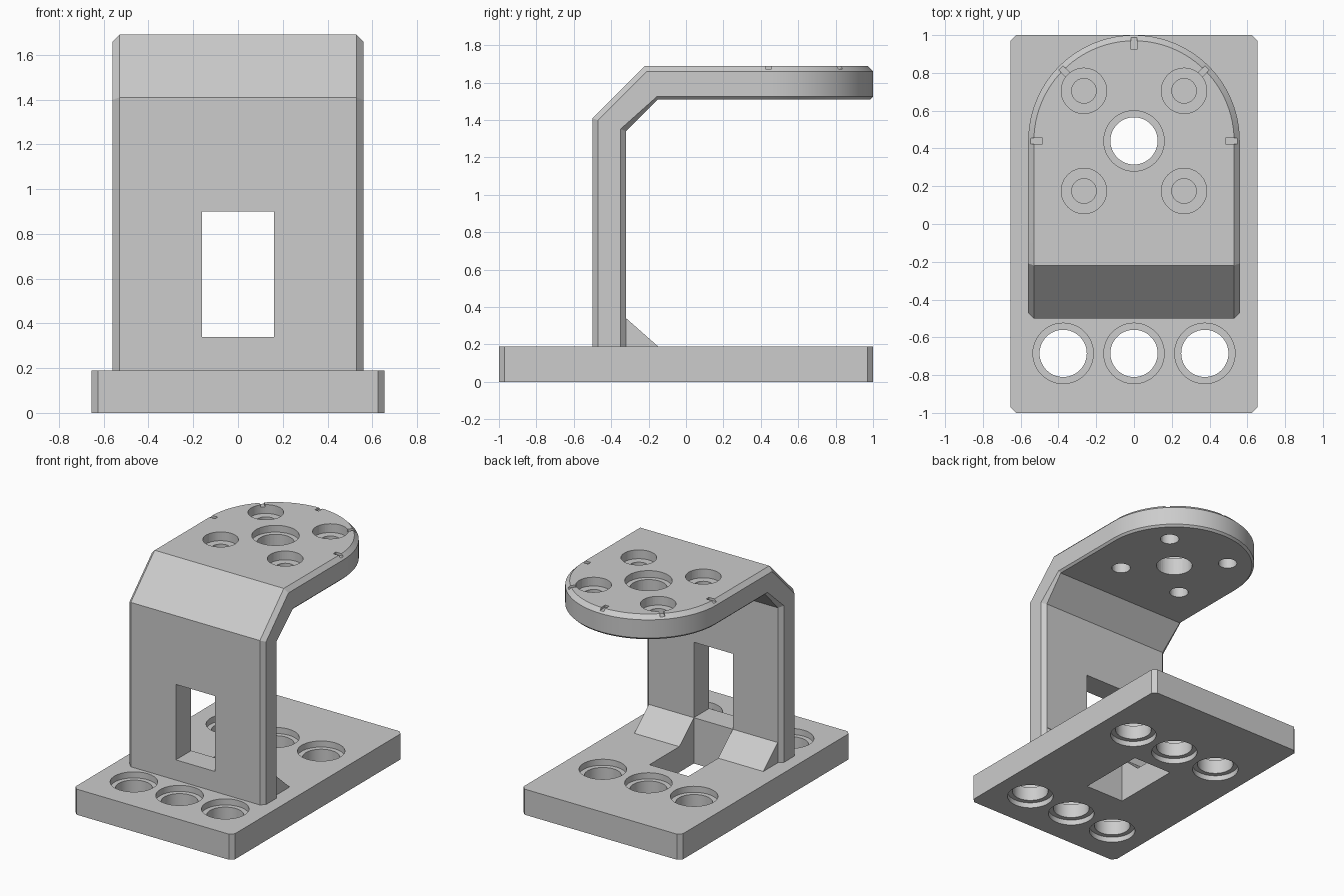
import bpy
import bmesh
import math

old = bpy.data.objects.get("Cube")
if old:
    bpy.data.objects.remove(old, do_unlink=True)

grey = bpy.data.materials.new("plain grey")
grey.use_nodes = True
tone = (0.604, 0.604, 0.604, 1)
grey.diffuse_color = tone
grey.node_tree.nodes["Principled BSDF"].inputs["Base Color"].default_value = tone


def finish(name, bm):
    """Turn a bmesh into a named object."""
    bmesh.ops.recalc_face_normals(bm, faces=bm.faces)
    mesh = bpy.data.meshes.new(name)
    bm.to_mesh(mesh)
    bm.free()
    mesh.materials.append(grey)
    obj = bpy.data.objects.new(name, mesh)
    bpy.context.collection.objects.link(obj)
    return obj


def prism(bm, loops):
    """Close a stack of matching vertex loops into a solid."""
    rings = [[bm.verts.new(p) for p in loop] for loop in loops]
    n = len(rings[0])
    for a, b in zip(rings, rings[1:]):
        for i in range(n):
            j = (i + 1) % n
            bm.faces.new((a[i], a[j], b[j], b[i]))
    bm.faces.new(rings[0])
    bm.faces.new(rings[-1])


def box(bm, x0, x1, y0, y1, z0, z1):
    prism(bm, [[(x0, y0, z), (x1, y0, z), (x1, y1, z), (x0, y1, z)] for z in (z0, z1)])


def bore(bm, x, y, steps, sides=48):
    """Stepped round cutter from (radius, height) pairs."""
    turn = [math.tau * i / sides for i in range(sides)]
    prism(bm, [[(x + r * math.cos(a), y + r * math.sin(a), z) for a in turn]
               for r, z in steps])


def cut(target, bm):
    """Subtract the cutter, then shade the result."""
    cutter = finish("cutter", bm)
    cutter.hide_render = True
    mod = target.modifiers.new("cut", "BOOLEAN")
    mod.operation = "DIFFERENCE"
    mod.solver = "EXACT"
    mod.object = cutter
    bpy.ops.object.select_all(action="DESELECT")
    bpy.context.view_layer.objects.active = target
    target.select_set(True)
    bpy.ops.object.modifier_apply(modifier=mod.name)
    bpy.data.objects.remove(cutter, do_unlink=True)
    bpy.ops.object.shade_smooth_by_angle(angle=math.radians(25))


BASE_TOP, TOP, UNDER = 0.19, 1.69, 1.51
HALF, RIM, DISC_Y = 0.56, 0.03, 0.44
SLOT = 0.16

# Base plate with trimmed corners
w, d, c = 0.655, 1.0, 0.03
corners = [(w, d - c), (w - c, d), (c - w, d), (-w, d - c),
           (-w, c - d), (c - w, -d), (w - c, -d), (w, c - d)]
bm = bmesh.new()
prism(bm, [[(x, y, z) for x, y in corners] for z in (0, BASE_TOP)])
base = finish("base_plate", bm)

# Six bolt holes recessed on both faces, and the central opening
bm = bmesh.new()
for y in (-0.685, DISC_Y):
    for x in (-0.375, 0, 0.375):
        bore(bm, x, y, [(0.16, -0.1), (0.16, 0.04), (0.125, 0.04),
                        (0.125, 0.145), (0.16, 0.145), (0.16, 0.3)])
box(bm, -SLOT, SLOT, -0.32, 0.2, -0.1, 0.3)
cut(base, bm)

# Bent arm: side stations as (outer y z, inner y z, inner rim width)
side = [((-0.5, BASE_TOP), (-0.32, BASE_TOP), RIM),
        ((-0.5, 1.41), (-0.32, 1.34), RIM),
        ((-0.22, TOP), (-0.15, UNDER), RIM / 2)]
ARC = 48


def ring(outer, depth):
    """One loop round the arm: the inset skin edge, or the full-width edge below it."""
    def place(station, sign):
        (oy, oz), (iy, iz), inner_rim = station
        edge = RIM if outer else inner_rim
        t = depth * edge / (TOP - UNDER)
        t = t if outer else 1 - t
        x = HALF - (1 - depth) * edge
        return (sign * x, oy + (iy - oy) * t, oz + (iz - oz) * t)

    edge = RIM if outer else RIM / 2
    r = HALF - (1 - depth) * edge
    z = (TOP - depth * edge) if outer else (UNDER + depth * edge)
    arc = [(r * math.cos(a), DISC_Y + r * math.sin(a), z)
           for a in (math.pi * i / ARC for i in range(ARC + 1))]
    return [place(s, 1) for s in side] + arc + [place(s, -1) for s in reversed(side)]


bm = bmesh.new()
rings = [[bm.verts.new(p) for p in ring(*k)]
         for k in ((True, 0), (True, 1), (False, 1), (False, 0))]
n = len(rings[0])
for a, b in zip(rings, rings[1:]):
    for i in range(n - 1):
        bm.faces.new((a[i], a[i + 1], b[i + 1], b[i]))
for r in (rings[0], rings[-1]):
    for i in range(2):
        bm.faces.new((r[i], r[i + 1], r[n - 2 - i], r[n - 1 - i]))
    bm.faces.new(r[2:n - 2])
bm.faces.new([r[0] for r in rings] + [r[-1] for r in reversed(rings)])
arm = finish("bent_arm", bm)

# Window through the upright
bm = bmesh.new()
box(bm, -SLOT, SLOT, -0.7, -0.2, 0.34, 0.9)
cut(arm, bm)

# Centre hole and four screw holes, recessed from above
bm = bmesh.new()
bore(bm, 0, DISC_Y, [(0.125, 1.4), (0.125, 1.64), (0.16, 1.64), (0.16, 1.8)])
for sx in (-1, 1):
    for sy in (-1, 1):
        bore(bm, sx * 0.265, DISC_Y + sy * 0.265,
             [(0.065, 1.4), (0.065, 1.625), (0.12, 1.625), (0.12, 1.8)])
cut(arm, bm)

# Five shallow index notches round the rim
bm = bmesh.new()
for k in range(5):
    a = math.pi * k / 4
    ux, uy = math.cos(a), math.sin(a)
    flat = [(r * ux - s * uy, DISC_Y + r * uy + s * ux)
            for r, s in ((0.485, -0.016), (0.6, -0.016), (0.6, 0.016), (0.485, 0.016))]
    prism(bm, [[(x, y, z) for x, y in flat] for z in (1.673, 1.8)])
cut(arm, bm)

# Sloped gussets either side of the opening
for name, sign in (("left_gusset", 1), ("right_gusset", -1)):
    bm = bmesh.new()
    wedge = [(-0.33, BASE_TOP), (-0.15, BASE_TOP), (-0.32, 0.34), (-0.33, 0.34)]
    prism(bm, [[(sign * x, y, z) for y, z in wedge] for x in (SLOT, 0.53)])
    finish(name, bm)
